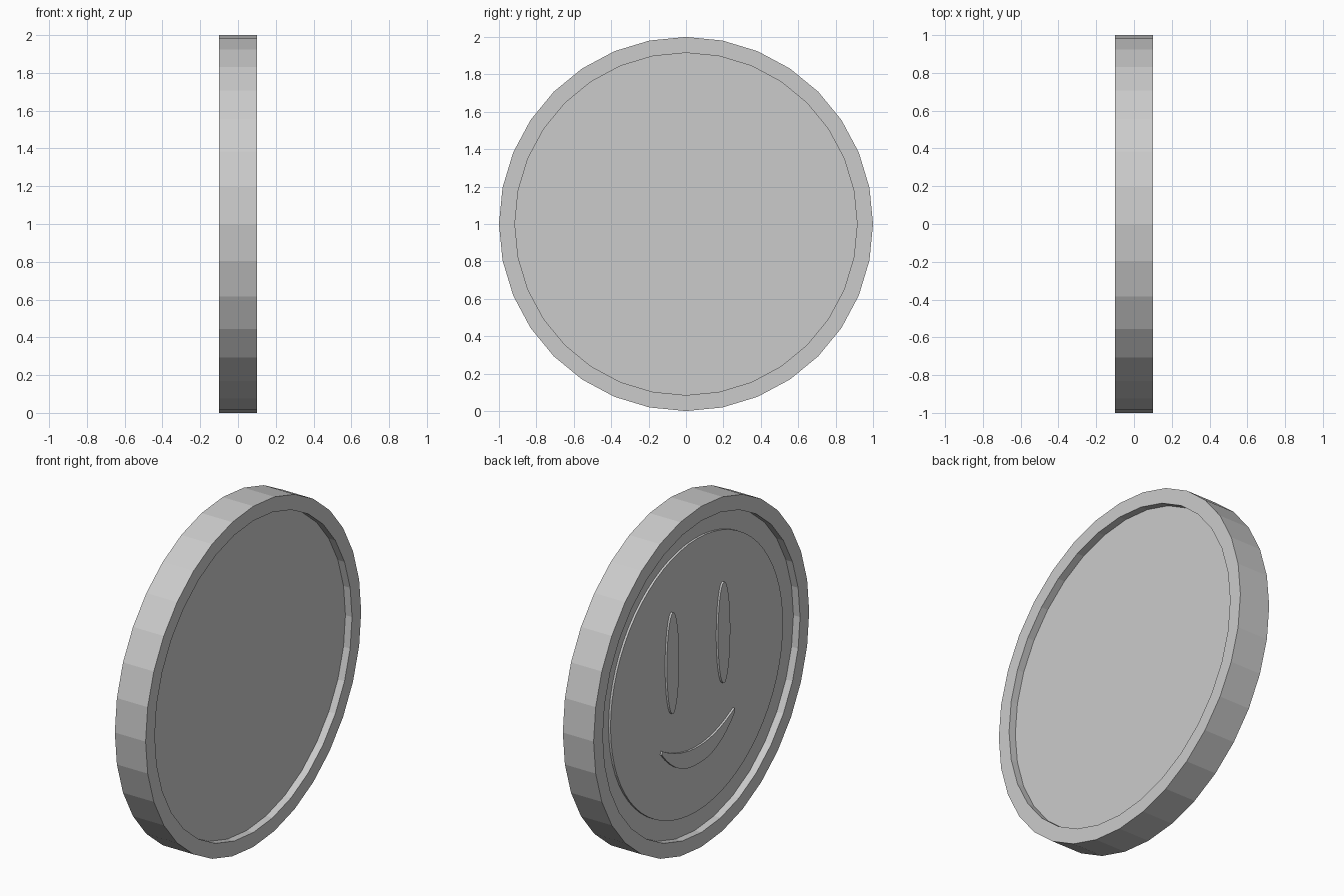
import bpy, bmesh, math

if "Cube" in bpy.data.objects:
    bpy.data.objects.remove(bpy.data.objects["Cube"])

CENTRE_Z = 1.0
FLOOR = 0.057      # distance of the sunken faces from the mid plane


def loft(name, sections):
    """Skin a list of (x, [(y, z), ...]) sections and cap both ends."""
    bm = bmesh.new()
    rings = [[bm.verts.new((x, y, z + CENTRE_Z)) for y, z in pts] for x, pts in sections]
    n = len(rings[0])
    for a, b in zip(rings, rings[1:]):
        for i in range(n):
            j = (i + 1) % n
            bm.faces.new((a[i], a[j], b[j], b[i]))
    bm.faces.new(rings[0])
    bm.faces.new(rings[-1])
    bmesh.ops.recalc_face_normals(bm, faces=bm.faces[:])
    mesh = bpy.data.meshes.new(name)
    bm.to_mesh(mesh)
    bm.free()
    obj = bpy.data.objects.new(name, mesh)
    bpy.context.collection.objects.link(obj)
    return obj


def ellipse(ry, rz, n, cy=0.0, cz=0.0):
    return [(cy + ry * math.cos(math.tau * i / n), cz + rz * math.sin(math.tau * i / n))
            for i in range(n)]


def relief(name, outline, bottom, top):
    """Raised flat shape on the -x face."""
    return loft(name, [(-bottom, outline), (-top, outline)])


# Coin body with a raised rim on both faces
outer, inner = ellipse(1, 1, 32), ellipse(0.915, 0.915, 32)
loft("coin_body", [(-FLOOR, inner), (-0.1, inner), (-0.1, outer),
                   (0.1, outer), (0.1, inner), (FLOOR, inner)])

# Raised face disc
DISC = 0.07
relief("face_disc", ellipse(0.8, 0.8, 64), FLOOR - 0.01, DISC)

# Oval eyes
EYE = 0.082
for side, label in ((-1, "right"), (1, "left")):
    relief("eye_" + label, ellipse(0.057, 0.298, 32, side * 0.237, 0.163), DISC - 0.01, EYE)

# Crescent smile
steps = 16
ts = [-1 + 2 * i / steps for i in range(steps + 1)]
lower = [(0.34 * t, -0.515 + 0.178 * abs(t) ** 2.4) for t in ts]
upper = [(0.335 * t, -0.415 + 0.098 * t * t) for t in reversed(ts)]
relief("smile", lower + upper, DISC - 0.01, EYE)
